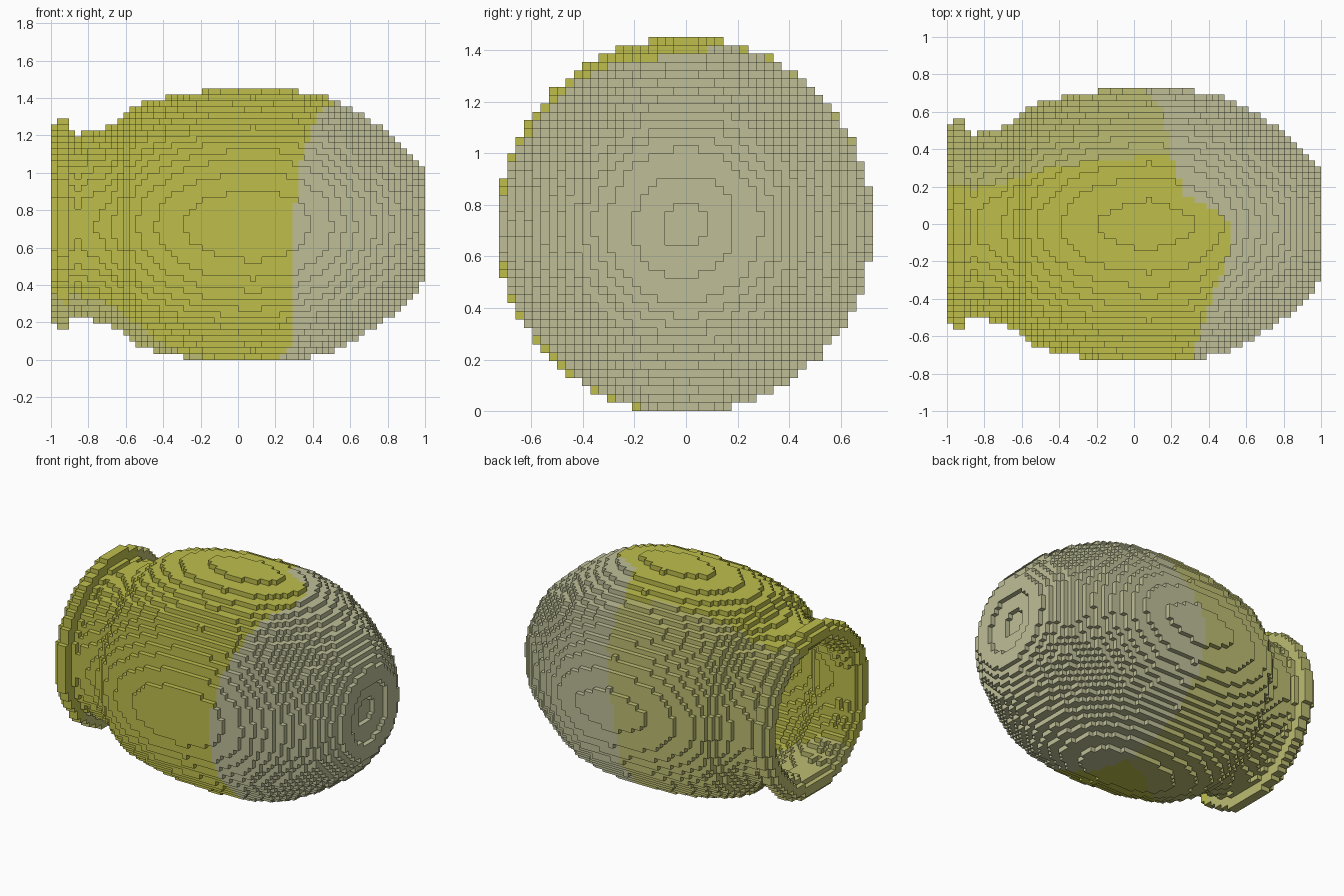
import bpy, bmesh, math

if "Cube" in bpy.data.objects:
    bpy.data.objects.remove(bpy.data.objects["Cube"], do_unlink=True)

N, HALF = 62, 22            # blocks along the axis, blocks either side of it
S = 2 / N                   # block size
OFF = -0.2                  # axis offset in blocks


def interp(points, t):
    """Linear interpolation through (t, value) points."""
    if t <= points[0][0]:
        return points[0][1]
    for (a, u), (b, v) in zip(points, points[1:]):
        if t <= b:
            return u + (v - u) * (t - a) / (b - a)
    return points[-1][1]


def material(name, srgb):
    col = [c / 12.92 if c <= 0.04045 else ((c + 0.055) / 1.055) ** 2.4 for c in srgb] + [1]
    m = bpy.data.materials.new(name)
    m.use_nodes = True
    m.diffuse_color = col
    m.node_tree.nodes["Principled BSDF"].inputs["Base Color"].default_value = col
    return m


# Outer radius along the axis: lip, neck, belly, base (all in blocks)
PROFILE = [(0, 16.5), (1, 17.5), (2, 17.5), (3, 15.5), (4, 15.0), (5, 15.5),
           (8, 16.0), (9, 16.3), (10, 16.9), (11, 17.4), (12, 18.4), (13, 19.4),
           (15, 20.35), (19, 21.3), (22, 21.85), (25, 22.25), (33, 22.63),
           (40, 22.25), (42, 21.85), (45, 21.25), (47, 20.4), (51, 18.3),
           (53, 16.9), (55, 15.6), (57, 14.2), (59, 12.1), (60, 10.9), (61, 9.3)]
outer = [interp(PROFILE, i) for i in range(N)]
# Hollow inside, open at the lip and closed before the base
inner = [min(outer[i], outer[i + 2]) - 1.8 if i < 58 else 0 for i in range(N)]
# Stepped dimple in the base
inner[61], inner[60] = 6.2, 2.6


def solid(i, j, k):
    if not 0 <= i < N or abs(j) > HALF or abs(k) > HALF:
        return False
    return inner[i] < math.hypot(j - OFF, k - OFF) <= outer[i]


# Colour borders by angle round the axis (0 top, 90 front, 180 bottom, 270 back)
PALE_START = [(0, .50), (15, .50), (35, .42), (60, .34), (90, .29), (150, .29),
              (180, .17), (225, .06), (270, .03), (300, .15), (330, .20),
              (348, .28), (355, .45), (360, .50)]
YELLOW_LOW = [(-1, 135), (-.5, 150), (-.1, 180), (.2, 190)]
YELLOW_BACK = [(-1, 337), (-.6, 334), (-.2, 331), (.2, 329)]


def colour(x, y, z):
    a = math.degrees(math.atan2(-y, z)) % 360
    if x > interp(PALE_START, a):
        return 2
    return 1 if interp(YELLOW_LOW, x) < a < interp(YELLOW_BACK, x) else 0


# Corner offsets for the six block sides, wound to face outwards
SIDES = {
    (1, 0, 0): [(1, 0, 0), (1, 1, 0), (1, 1, 1), (1, 0, 1)],
    (-1, 0, 0): [(0, 0, 0), (0, 0, 1), (0, 1, 1), (0, 1, 0)],
    (0, 1, 0): [(0, 1, 0), (0, 1, 1), (1, 1, 1), (1, 1, 0)],
    (0, -1, 0): [(0, 0, 0), (1, 0, 0), (1, 0, 1), (0, 0, 1)],
    (0, 0, 1): [(0, 0, 1), (1, 0, 1), (1, 1, 1), (0, 1, 1)],
    (0, 0, -1): [(0, 0, 0), (0, 1, 0), (1, 1, 0), (1, 0, 0)],
}

# Jar built from the exposed block sides
bm = bmesh.new()
corners = {}


def corner(i, j, k):
    if (i, j, k) not in corners:
        corners[i, j, k] = bm.verts.new((i * S - 1, (j - .5) * S, (k + HALF) * S))
    return corners[i, j, k]


RING = range(-HALF, HALF + 1)
blocks = {(i, j, k) for i in range(N) for j in RING for k in RING if solid(i, j, k)}
for i, j, k in sorted(blocks):
    tint = None
    for (dx, dy, dz), quad in SIDES.items():
        if (i + dx, j + dy, k + dz) in blocks:
            continue
        if tint is None:
            tint = colour((i + .5) * S - 1, j * S, k * S)
        f = bm.faces.new([corner(i + a, j + b, k + c) for a, b, c in quad])
        f.material_index = tint

mesh = bpy.data.meshes.new("jar")
bm.to_mesh(mesh)
bm.free()
for name, rgb in (("yellow glaze", (.75, .75, .30)),
                  ("khaki glaze", (.74, .74, .45)),
                  ("pale clay", (.75, .75, .60))):
    mesh.materials.append(material(name, rgb))
jar = bpy.data.objects.new("jar", mesh)
bpy.context.collection.objects.link(jar)
